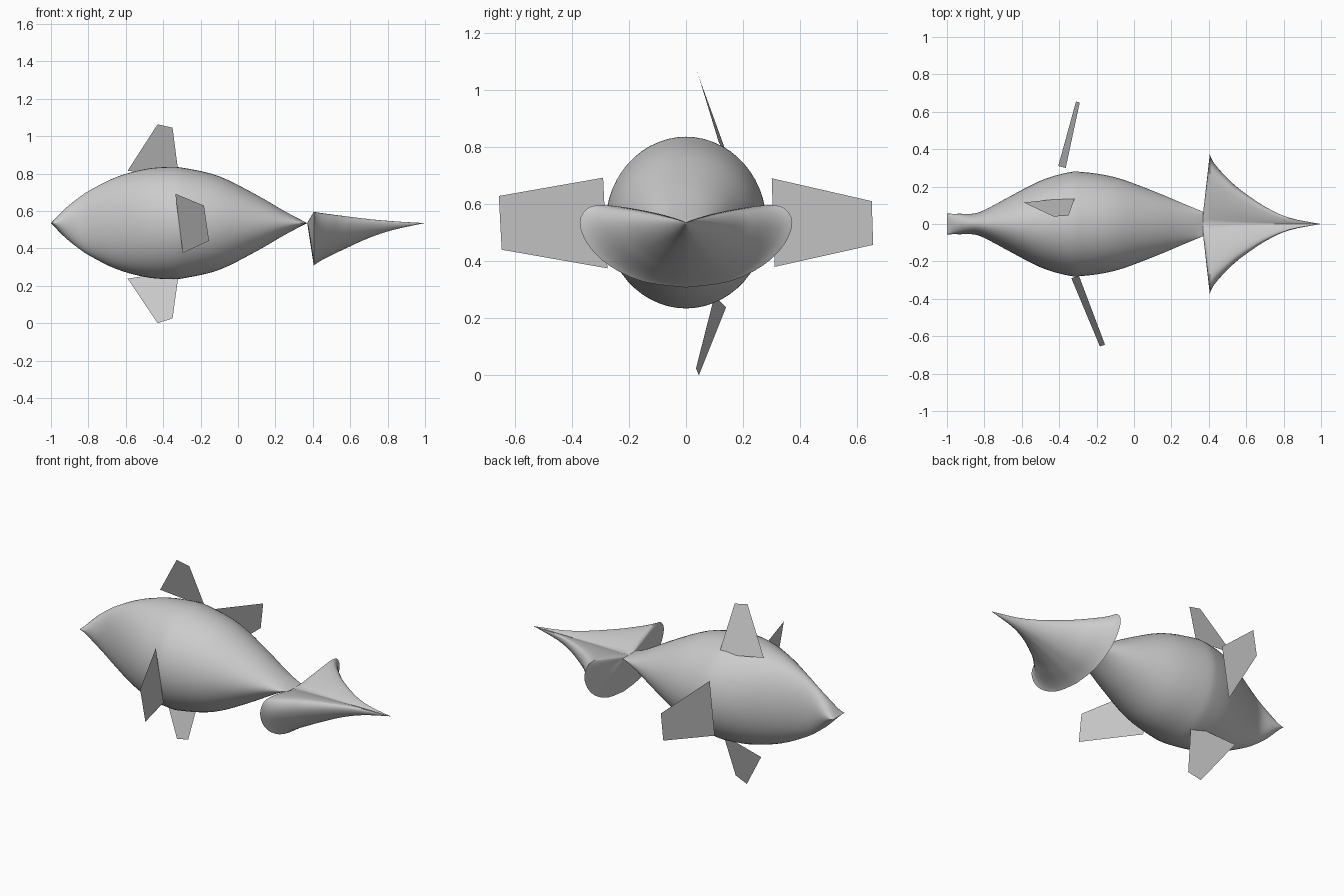
import bpy, bmesh, math

if "Cube" in bpy.data.objects:
    bpy.data.objects.remove(bpy.data.objects["Cube"])

ZC = 0.535   # height of the body axis
HALF = 27    # segments per half cross-section


def smooth(keys, steps):
    """Catmull-Rom resampling of a list of tuples."""
    out = []
    n = len(keys)
    for i in range(n - 1):
        a, b = keys[max(i - 1, 0)], keys[i]
        c, d = keys[i + 1], keys[min(i + 2, n - 1)]
        for k in range(steps):
            t = k / steps
            out.append(tuple(0.5 * (2 * q + (r - p) * t + (2 * p - 5 * q + 4 * r - s) * t * t
                                    + (3 * q - p - 3 * r + s) * t ** 3)
                             for p, q, r, s in zip(a, b, c, d)))
    out.append(keys[-1])
    return out


def loft(name, rings):
    bm = bmesh.new()
    rows = [[bm.verts.new(p) for p in ring] for ring in rings]
    n = len(rows[0])
    for r0, r1 in zip(rows, rows[1:]):
        for i in range(n):
            j = (i + 1) % n
            bm.faces.new((r0[i], r0[j], r1[j], r1[i]))
    bmesh.ops.remove_doubles(bm, verts=bm.verts, dist=0.0003)
    bmesh.ops.recalc_face_normals(bm, faces=bm.faces)
    me = bpy.data.meshes.new(name)
    bm.to_mesh(me)
    bm.free()
    ob = bpy.data.objects.new(name, me)
    bpy.context.collection.objects.link(ob)
    bpy.ops.object.select_all(action='DESELECT')
    ob.select_set(True)
    bpy.context.view_layer.objects.active = ob
    bpy.ops.object.shade_smooth_by_angle(angle=math.radians(50))
    return ob


def mirrored(half):
    """Close a right-half outline (top to bottom) with its mirror image."""
    return half + [(-y, z) for y, z in half[-2:0:-1]]


def place(x, section, sy=1.0, sz=1.0):
    return [(x, y * sy, ZC + z * sz) for y, z in section]


circle = mirrored([(math.sin(math.pi * i / HALF), math.cos(math.pi * i / HALF))
                   for i in range(HALF + 1)])

# Body: x, half width, half height; flattened to a line at both ends
body_keys = [(-1, .055, 0), (-.93, .055, .072), (-.85, .057, .137), (-.78, .085, .182),
             (-.65, .155, .246), (-.5, .232, .288), (-.37, .272, .3), (-.28, .279, .293),
             (-.1, .25, .25), (.1, .178, .15), (.25, .115, .063), (.37, .065, 0)]
loft("body", [place(x, circle, w, h) for x, w, h in smooth(body_keys, 4)])

# Tail: scooped crescent section tapering to a point
crescent = mirrored(smooth([(0, 0), (.1, .03), (.2, .051), (.29, .061), (.345, .05),
                            (.372, .0), (.345, -.075), (.27, -.15), (.15, -.207),
                            (0, -.227)], HALF // 9))
tail_keys = [(.405, 1, 1), (.42, .91, .95), (.45, .8, .87), (.5, .66, .76),
             (.565, .5, .62), (.7, .25, .35), (.83, .09, .16), (1, 0, 0)]
root = place(.37, circle, .065, .0)
loft("tail", [root] + [place(x, crescent, a, b) for x, a, b in smooth(tail_keys, 4)])

# Fins: single flat plates
fins = {
    "top_fin": [(-.59, .115, .815), (-.43, .04, 1.063), (-.35, .045, 1.045), (-.315, .143, .775)],
    "bottom_fin": [(-.59, .14, .238), (-.43, .045, 0), (-.35, .035, .025), (-.315, .10, .28)],
    "left_fin": [(-.335, -.29, .692), (-.182, -.655, .628), (-.155, -.645, .44), (-.295, -.275, .375)],
    "right_fin": [(-.365, .30, .69), (-.29, .65, .61), (-.31, .655, .457), (-.405, .31, .38)],
}
for name, pts in fins.items():
    me = bpy.data.meshes.new(name)
    me.from_pydata(pts, [], [(0, 1, 2, 3)])
    bpy.context.collection.objects.link(bpy.data.objects.new(name, me))
